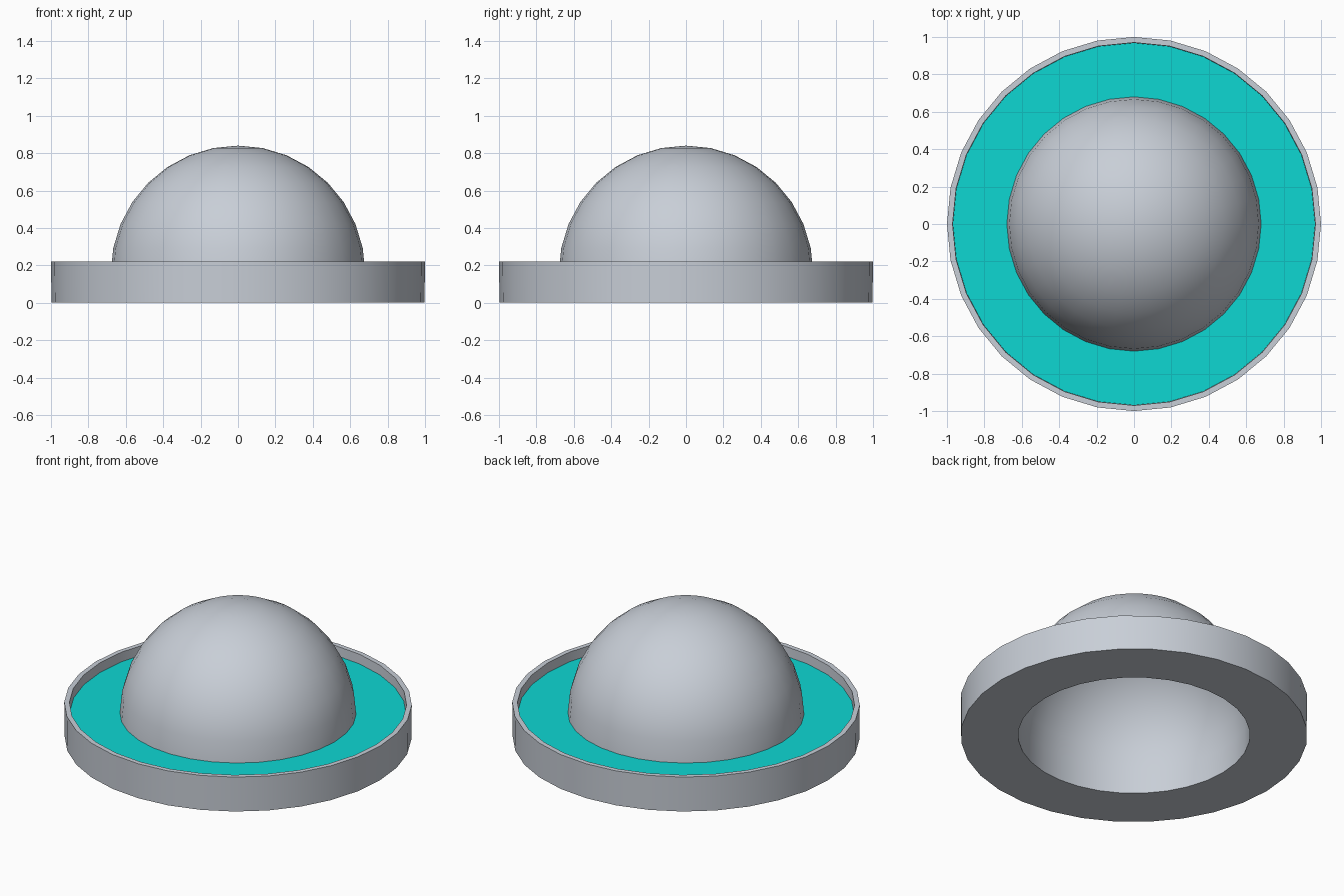
import bpy, bmesh, math

if "Cube" in bpy.data.objects:
    bpy.data.objects.remove(bpy.data.objects["Cube"])

SIDES = 32


def material(name, rgb):
    m = bpy.data.materials.new(name)
    m.diffuse_color = (*rgb, 1)
    m.use_nodes = True
    m.node_tree.nodes["Principled BSDF"].inputs["Base Color"].default_value = m.diffuse_color
    return m


grey = material("light grey", (0.58, 0.62, 0.68))
teal = material("teal", (0.004, 0.68, 0.65))


def lathe(name, profile, mats, angle=40):
    """Revolve a (radius, z) profile about the z axis."""
    bm = bmesh.new()
    vs = [bm.verts.new((r, 0, z)) for r, z in profile]
    es = [bm.edges.new(p) for p in zip(vs, vs[1:])]
    bmesh.ops.spin(bm, geom=vs + es, axis=(0, 0, 1), cent=(0, 0, 0),
                   angle=math.tau, steps=SIDES, use_duplicate=False)
    bmesh.ops.remove_doubles(bm, verts=bm.verts, dist=0.0005)
    bmesh.ops.recalc_face_normals(bm, faces=bm.faces)
    me = bpy.data.meshes.new(name)
    bm.to_mesh(me)
    bm.free()
    ob = bpy.data.objects.new(name, me)
    bpy.context.collection.objects.link(ob)
    for m in mats:
        me.materials.append(m)
    bpy.ops.object.select_all(action='DESELECT')
    ob.select_set(True)
    bpy.context.view_layer.objects.active = ob
    bpy.ops.object.shade_smooth_by_angle(angle=math.radians(angle))
    return ob


FLOOR, RIM, R_OUT, R_IN = 0.16, 0.22, 0.68, 0.667

# Shallow round tray with a raised rim, open in the middle
tray = lathe("tray", [(R_OUT, FLOOR), (0.968, FLOOR), (0.97, RIM), (1.0, RIM),
                      (0.997, 0), (R_IN, 0)], [grey, teal])
# The recessed floor is teal
for p in tray.data.polygons:
    if abs(p.normal.z) > 0.9 and abs(p.center.z - FLOOR) < 0.01:
        p.material_index = 1


# Hollow dome: outer shell down to the floor, inner shell down to the base
def arc(r, steps=8):
    return [(r * math.sin(a), FLOOR + r * math.cos(a))
            for a in (i * math.pi / 2 / steps for i in range(steps + 1))]


dome = lathe("dome", arc(R_OUT)[::-1], [grey])
inner = lathe("dome_lining", arc(R_IN) + [(R_IN, 0)], [grey])
# Face the normals outward on the dome and inward on the lining
for ob, sign in ((dome, 1), (inner, -1)):
    p = ob.data.polygons[0]
    if p.normal.dot(p.center) * sign < 0:
        ob.data.flip_normals()
